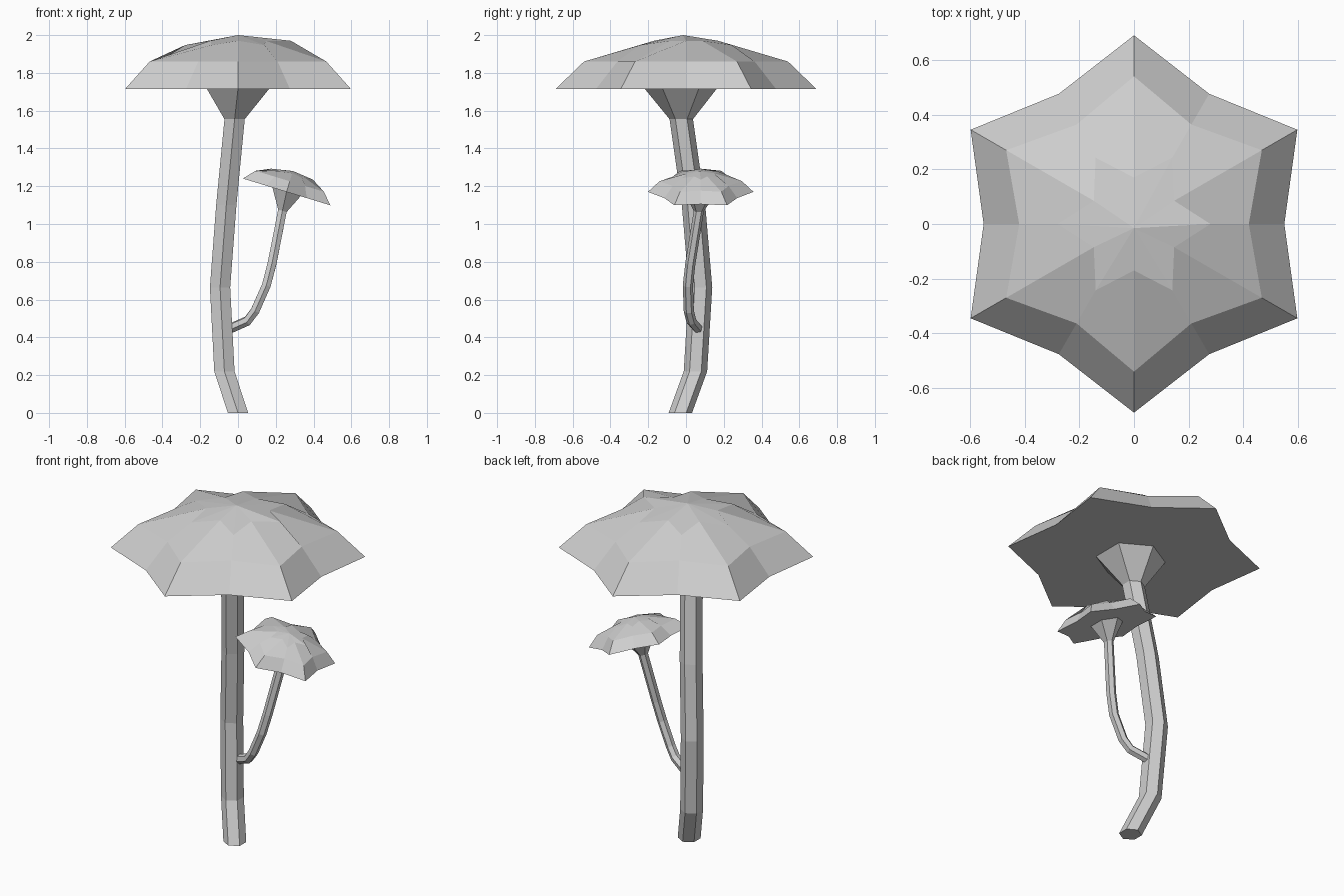
import bpy, bmesh
from math import cos, sin, pi, radians
from mathutils import Vector, Matrix

cube = bpy.data.objects.get("Cube")
if cube:
    bpy.data.objects.remove(cube, do_unlink=True)

grey = bpy.data.materials.new("pale grey")
grey.use_nodes = True
grey.diffuse_color = (0.62, 0.62, 0.62, 1)
grey.node_tree.nodes["Principled BSDF"].inputs["Base Color"].default_value = grey.diffuse_color

UP = Vector((0, 0, 1))


def loft(name, rings, apex=None):
    """Skin a list of point rings, capping the ends or closing on an apex."""
    bm = bmesh.new()
    loops = [[bm.verts.new(p) for p in ring] for ring in rings]
    n = len(loops[0])
    for a, b in zip(loops, loops[1:]):
        for i in range(n):
            j = (i + 1) % n
            bm.faces.new((a[i], a[j], b[j], b[i]))
    bm.faces.new(loops[0][::-1])
    if apex is None:
        bm.faces.new(loops[-1])
    else:
        tip = bm.verts.new(apex)
        for i in range(n):
            bm.faces.new((loops[-1][i], loops[-1][(i + 1) % n], tip))
    bmesh.ops.recalc_face_normals(bm, faces=bm.faces)
    mesh = bpy.data.meshes.new(name)
    bm.to_mesh(mesh)
    bm.free()
    mesh.materials.append(grey)
    obj = bpy.data.objects.new(name, mesh)
    bpy.context.collection.objects.link(obj)
    return obj


def hexagon(centre, radius, normal=UP):
    """Six-sided ring with corners towards front and back."""
    turn = UP.rotation_difference(Vector(normal))
    return [Vector(centre) + turn @ Vector((radius * cos(a), radius * sin(a), 0))
            for a in (pi / 6 + k * pi / 3 for k in range(6))]


def star(valley, point, z_valley, z_point):
    """Twelve-corner ring with six points, one of them facing the front."""
    ring = []
    for k in range(12):
        r, z = (point, z_point) if k % 2 else (valley, z_valley)
        ring.append(Vector((r * cos(k * pi / 6), r * sin(k * pi / 6), z)))
    return ring


def cap(name, matrix):
    """Star-shaped cap with its flat underside on the local ground plane."""
    crown = star(0.28, 0.17, 0.232, 0.255)
    crown[0].z = 0.255
    rings = [star(0.55, 0.69, 0, 0), star(0.42, 0.54, 0.145, 0.145), crown]
    obj = loft(name, rings, Vector((0, -0.015, 0.285)))
    obj.data.transform(matrix)


# Large mushroom: bent stem, flared collar, cap
trunk = [(0, -0.03, 0), (-0.072, 0.05, 0.22), (-0.095, 0.077, 0.665),
         (-0.062, 0.04, 1.1), (-0.018, -0.025, 1.555)]
loft("large_stem", [hexagon(p, 0.062) for p in trunk])
loft("large_collar", [hexagon(trunk[-1], 0.062), hexagon((0, -0.028, 1.715), 0.19)])
cap("large_cap", Matrix.Translation((0, 0, 1.715)))

# Small mushroom branching off the large stem
tilt = Matrix.Rotation(radians(17), 4, "Y")
lean = tilt @ UP
branch = [Vector(p) for p in ((-0.05, 0.065, 0.443), (0.05, 0.028, 0.487), (0.09, 0.015, 0.54),
                              (0.15, 0.01, 0.675), (0.18, 0.023, 0.79), (0.235, 0.068, 1.07))]
rings = []
for i, p in enumerate(branch):
    ahead = branch[min(i + 1, len(branch) - 1)]
    behind = branch[max(i - 1, 0)]
    rings.append(hexagon(p, 0.027, ahead - behind))
rings[-1] = hexagon(branch[-1], 0.027, lean)
loft("small_stem", rings)
top = Vector((0.257, 0.078, 1.17))
loft("small_collar", [hexagon(branch[-1], 0.027, lean), hexagon(top, 0.09, lean)])
cap("small_cap", Matrix.Translation(top) @ tilt @ Matrix.Scale(0.405, 4))
